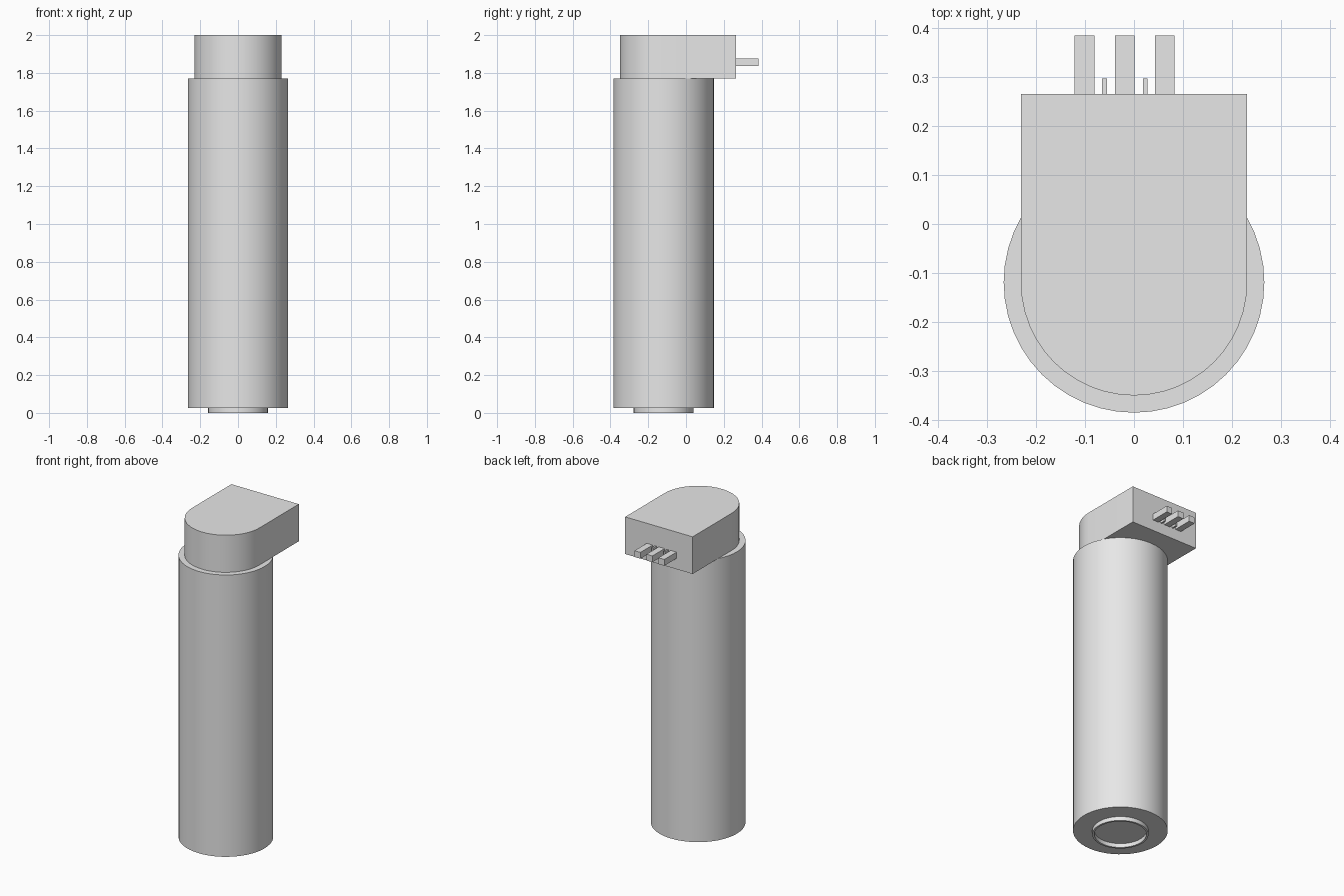
import bpy, bmesh, math
from mathutils import Vector

cube = bpy.data.objects.get("Cube")
if cube:
    bpy.data.objects.remove(cube, do_unlink=True)

AXIS_Y = -0.119   # shared centre line of the round parts
SEGMENTS = 48

grey = bpy.data.materials.new("plain_grey")
grey.use_nodes = True
colour = (0.8, 0.8, 0.8, 1)
grey.diffuse_color = colour
grey.node_tree.nodes["Principled BSDF"].inputs["Base Color"].default_value = colour


def finish(name, bm, smooth=False):
    """Turn a bmesh into a named, coloured object."""
    bmesh.ops.remove_doubles(bm, verts=bm.verts, dist=0.0001)
    bmesh.ops.recalc_face_normals(bm, faces=bm.faces)
    mesh = bpy.data.meshes.new(name)
    bm.to_mesh(mesh)
    bm.free()
    mesh.materials.append(grey)
    obj = bpy.data.objects.new(name, mesh)
    bpy.context.collection.objects.link(obj)
    if smooth:
        bpy.ops.object.select_all(action='DESELECT')
        obj.select_set(True)
        bpy.context.view_layer.objects.active = obj
        bpy.ops.object.shade_smooth_by_angle(angle=math.radians(30))
    return obj


def lathe(name, profile, closed=False):
    """Spin a (radius, height) profile around the centre line."""
    bm = bmesh.new()
    verts = [bm.verts.new((r, AXIS_Y, z)) for r, z in profile]
    pairs = list(zip(verts, verts[1:]))
    if closed:
        pairs.append((verts[-1], verts[0]))
    edges = [bm.edges.new(p) for p in pairs]
    bmesh.ops.spin(bm, geom=verts + edges, cent=(0, AXIS_Y, 0), axis=(0, 0, 1),
                   angle=math.tau, steps=SEGMENTS, use_duplicate=False)
    return finish(name, bm, smooth=True)


def box(name, low, high):
    """Box between two opposite corners."""
    low, high = Vector(low), Vector(high)
    bm = bmesh.new()
    bmesh.ops.create_cube(bm, size=1)
    bmesh.ops.scale(bm, vec=high - low, verts=bm.verts)
    bmesh.ops.translate(bm, vec=(low + high) / 2, verts=bm.verts)
    return finish(name, bm)


# Long cylindrical body and the thin rim under it
lathe("body", [(0, 0.025), (0.266, 0.025), (0.266, 1.77), (0, 1.77)])
lathe("bottom_rim", [(0.146, 0), (0.158, 0), (0.158, 0.03), (0.146, 0.03)], closed=True)

# Head: round at the front, square at the back
radius, back = 0.231, 0.265
outline = [(radius * math.cos(a), AXIS_Y + radius * math.sin(a))
           for a in (-math.pi * i / 24 for i in range(25))]
outline += [(-radius, back), (radius, back)]
bm = bmesh.new()
base = bm.faces.new([bm.verts.new((x, y, 1.77)) for x, y in outline])
top = bmesh.ops.extrude_face_region(bm, geom=[base], use_keep_orig=True)
bmesh.ops.translate(bm, vec=(0, 0, 0.23),
                    verts=[v for v in top["geom"] if isinstance(v, bmesh.types.BMVert)])
finish("head", bm, smooth=True)

# Three flat contact pins, with two small ribs between them
pin_z = (1.837, 1.876)
for label, x in (("right", -0.101), ("middle", -0.019), ("left", 0.063)):
    box("pin_" + label, (x - 0.02, back - 0.01, pin_z[0]), (x + 0.02, 0.385, pin_z[1]))
for label, x in (("right", -0.06), ("left", 0.023)):
    box("rib_" + label, (x - 0.005, back - 0.01, pin_z[0]), (x + 0.005, 0.297, pin_z[1]))
